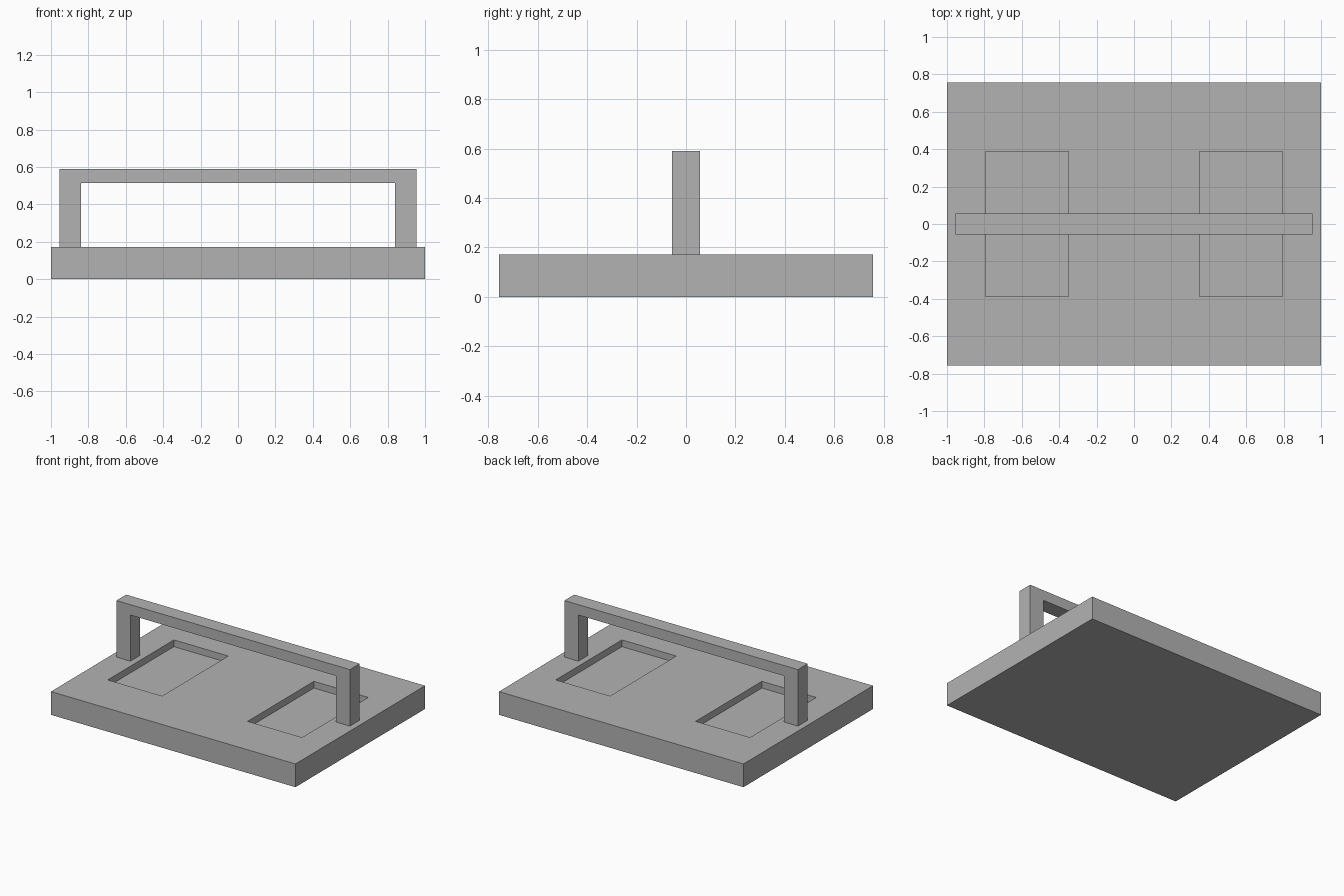
import bpy
import bmesh
from mathutils import Matrix

default = bpy.data.objects.get("Cube")
if default:
    bpy.data.objects.remove(default, do_unlink=True)

grey = bpy.data.materials.new("plain grey")
grey.use_nodes = True
colour = (0.45, 0.45, 0.45, 1)
grey.diffuse_color = colour
grey.node_tree.nodes["Principled BSDF"].inputs["Base Color"].default_value = colour


def add_object(name, bm):
    bmesh.ops.recalc_face_normals(bm, faces=bm.faces)
    mesh = bpy.data.meshes.new(name)
    bm.to_mesh(mesh)
    bm.free()
    mesh.materials.append(grey)
    obj = bpy.data.objects.new(name, mesh)
    bpy.context.collection.objects.link(obj)
    return obj


def box(name, low, high):
    centre = [(a + b) / 2 for a, b in zip(low, high)]
    size = [b - a for a, b in zip(low, high)]
    bm = bmesh.new()
    bmesh.ops.create_cube(bm, size=1, matrix=Matrix.Translation(centre) @ Matrix.Diagonal((*size, 1)))
    return add_object(name, bm)


BASE_TOP = 0.172
RECESS_DEPTH = 0.05

# Base slab
base = box("base_slab", (-1, -0.757, 0), (1, 0.757, BASE_TOP))

# Two shallow rectangular recesses cut into the top
for side in (-1, 1):
    x1, x2 = sorted((side * 0.35, side * 0.795))
    cutter = box("recess_cutter", (x1, -0.387, BASE_TOP - RECESS_DEPTH), (x2, 0.387, BASE_TOP + 0.1))
    cutter.hide_render = True
    cut = base.modifiers.new("recess", "BOOLEAN")
    cut.operation = "DIFFERENCE"
    cut.solver = "EXACT"
    cut.object = cutter
    bpy.context.view_layer.objects.active = base
    bpy.ops.object.modifier_apply(modifier=cut.name)
    bpy.data.objects.remove(cutter, do_unlink=True)

# Handle: one arch profile extruded front to back
half = [(0.955, BASE_TOP), (0.955, 0.59), (0.84, BASE_TOP), (0.84, 0.513)]
outer_foot, outer_top, inner_foot, inner_top = half
right_side = [inner_top, inner_foot, outer_foot, outer_top]
profile = right_side + [(-x, z) for x, z in reversed(right_side)]
DEPTH = 0.057
bm = bmesh.new()
face = bm.faces.new([bm.verts.new((x, -DEPTH, z)) for x, z in profile])
result = bmesh.ops.extrude_face_region(bm, geom=[face])
moved = [v for v in result["geom"] if isinstance(v, bmesh.types.BMVert)]
bmesh.ops.translate(bm, verts=moved, vec=(0, 2 * DEPTH, 0))
add_object("handle", bm)
